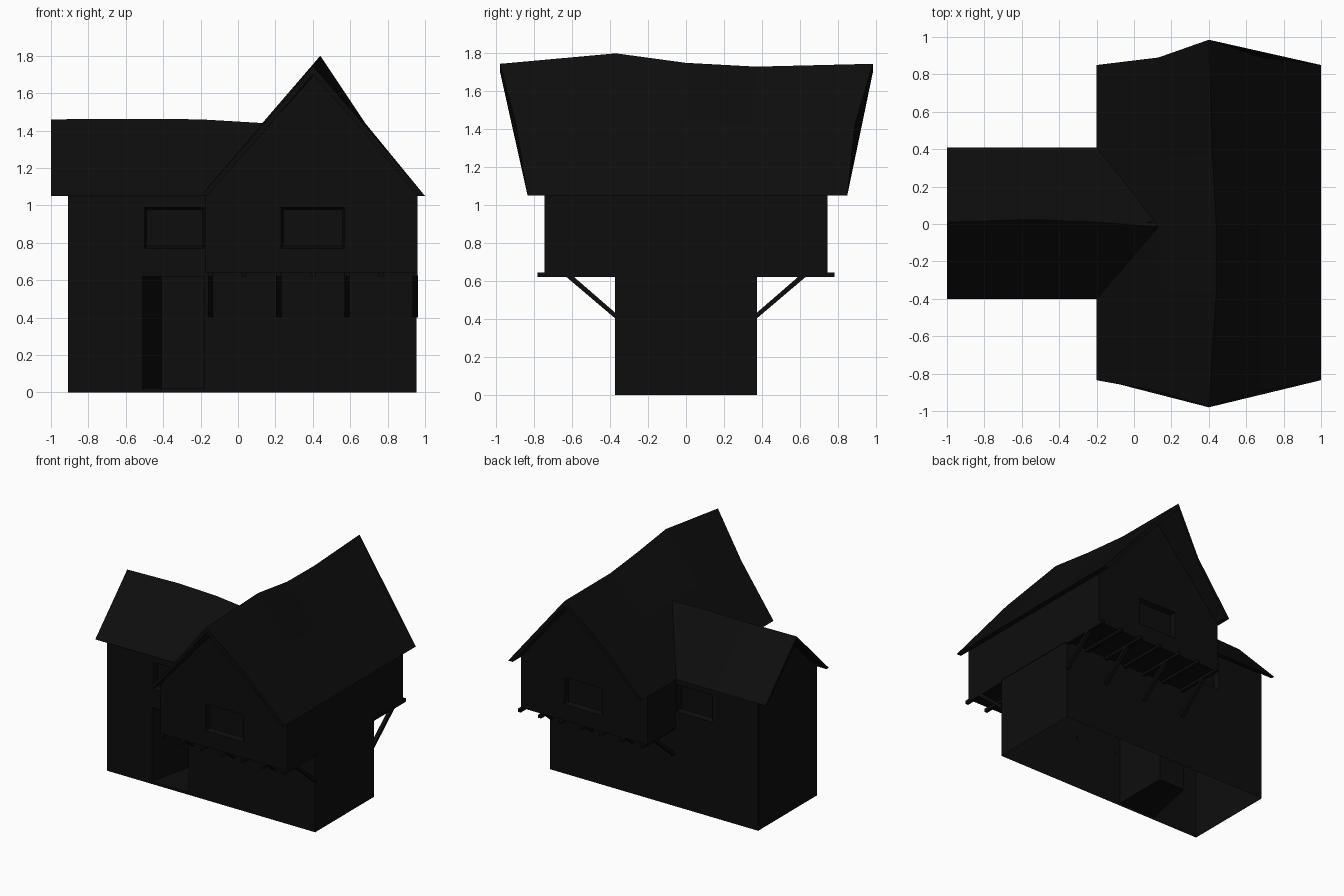
import bpy, bmesh

if "Cube" in bpy.data.objects:
    bpy.data.objects.remove(bpy.data.objects["Cube"])

dark = bpy.data.materials.new("dark")
dark.diffuse_color = (0.004, 0.004, 0.004, 1)
dark.use_nodes = True
dark.node_tree.nodes["Principled BSDF"].inputs["Base Color"].default_value = dark.diffuse_color


def loft(name, rings):
    """Closed solid through a series of equal-sized point rings."""
    bm = bmesh.new()
    vs = [[bm.verts.new(p) for p in r] for r in rings]
    n = len(rings[0])
    for a, b in zip(vs, vs[1:]):
        for i in range(n):
            j = (i + 1) % n
            bm.faces.new((a[i], a[j], b[j], b[i]))
    bm.faces.new(vs[0])
    bm.faces.new(vs[-1][::-1])
    bmesh.ops.recalc_face_normals(bm, faces=bm.faces)
    me = bpy.data.meshes.new(name)
    bm.to_mesh(me)
    bm.free()
    me.materials.append(dark)
    ob = bpy.data.objects.new(name, me)
    bpy.context.collection.objects.link(ob)
    return ob


def prism_x(name, prof, x0, x1):
    return loft(name, [[(x, y, z) for y, z in prof] for x in (x0, x1)])


def prism_y(name, prof, y0, y1):
    return loft(name, [[(x, y, z) for x, z in prof] for y in (y0, y1)])


def rect(a0, a1, b0, b1):
    return [(a0, b0), (a1, b0), (a1, b1), (a0, b1)]


def combine(ob, other, op):
    m = ob.modifiers.new(op, 'BOOLEAN')
    m.operation, m.solver, m.object = op, 'EXACT', other
    bpy.context.view_layer.objects.active = ob
    bpy.ops.object.modifier_apply(modifier=m.name)
    bpy.data.objects.remove(other)


# walls: ground floor, left wing with gable, overhanging upper floor with gables
walls = prism_x("house_walls", rect(-.375, .375, 0, .8), -.91, .955)
combine(walls, prism_x("wing", [(-.375, .3), (.375, .3), (.375, 1.05),
                                (.01, 1.425), (-.375, 1.05)], -.91, .1), 'UNION')
combine(walls, prism_y("upper", [(-.175, .64), (.96, .64), (.96, 1.05), (.68, 1.39),
                                 (.41, 1.70), (.13, 1.39), (-.175, 1.05)], -.745, .745), 'UNION')

# entrance alcove with one slanted side
plan = [(-.51, -.45), (-.18, -.45), (-.18, .08), (-.41, .08), (-.51, -.375)]
combine(walls, loft("alcove", [[(x, y, z) for x, y in plan] for z in (.02, .62)]), 'DIFFERENCE')

# recessed windows, front and back of both wings
for x0, x1, wall in ((.23, .57, .745), (-.5, -.18, .375)):
    for s in (-1, 1):
        rings = [[(x, s * y, z) for x, z in rect(x0 + t, x1 - t, .77 + t, .99 - t)]
                 for y, t in ((wall + .012, -.003), (wall - .04, .012))]
        combine(walls, loft("window", rings), 'DIFFERENCE')

# the underside of the house is open
bm = bmesh.new()
bm.from_mesh(walls.data)
low = [f for f in bm.faces if all(v.co.z < .001 for v in f.verts)]
bmesh.ops.delete(bm, geom=low, context='FACES')
bm.to_mesh(walls.data)
bm.free()

# main roof: sagging ridge, gable ends leaning outward
rings = []
for ye, ym, yr, xr, zr, zm in ((-.835, -.895, -.98, .40, 1.745, 1.425),
                               (-.33, -.35, -.37, .44, 1.80, 1.44),
                               (0, 0, 0, .44, 1.75, 1.44),
                               (.33, .35, .37, .42, 1.73, 1.43),
                               (.85, .89, .985, .40, 1.745, 1.425)):
    rings.append([(-.2, ye, 1.05), (.13, ym, zm), (xr, yr, zr), (.68, ym, zm), (1, ye, 1.05),
                  (.96, ye, 1.05), (.68, ym, zm - .04), (xr, yr, zr - .045),
                  (.13, ym, zm - .04), (-.165, ye, 1.05)])
loft("main_roof", rings)

# wing roof, its ridge running into the main roof
rings = []
for xe, xr, yr, zr in ((-1, -1, .01, 1.46), (-.55, -.55, .025, 1.463),
                       (-.2, -.2, .01, 1.46), (-.195, .135, -.015, 1.44)):
    rings.append([(xe, -.4, 1.05), (xr, yr, zr), (xe, .41, 1.05),
                  (xe, .38, 1.05), (xr, yr, zr - .032), (xe, -.37, 1.05)])
loft("wing_roof", rings)

# joists under the overhang, every second one carried by a brace
for i in range(7):
    x = -.147 + i * .1825
    parts = [prism_x("joist", rect(.37, .782, .62, .645), x - .013, x + .013)]
    if i % 2 == 0:
        parts.append(prism_x("brace", [(.37, .40), (.37, .43), (.595, .625), (.635, .625)],
                             x - .014, x + .014))
    for ob in parts:
        m = ob.modifiers.new("mirror", 'MIRROR')
        m.use_axis = (False, True, False)
